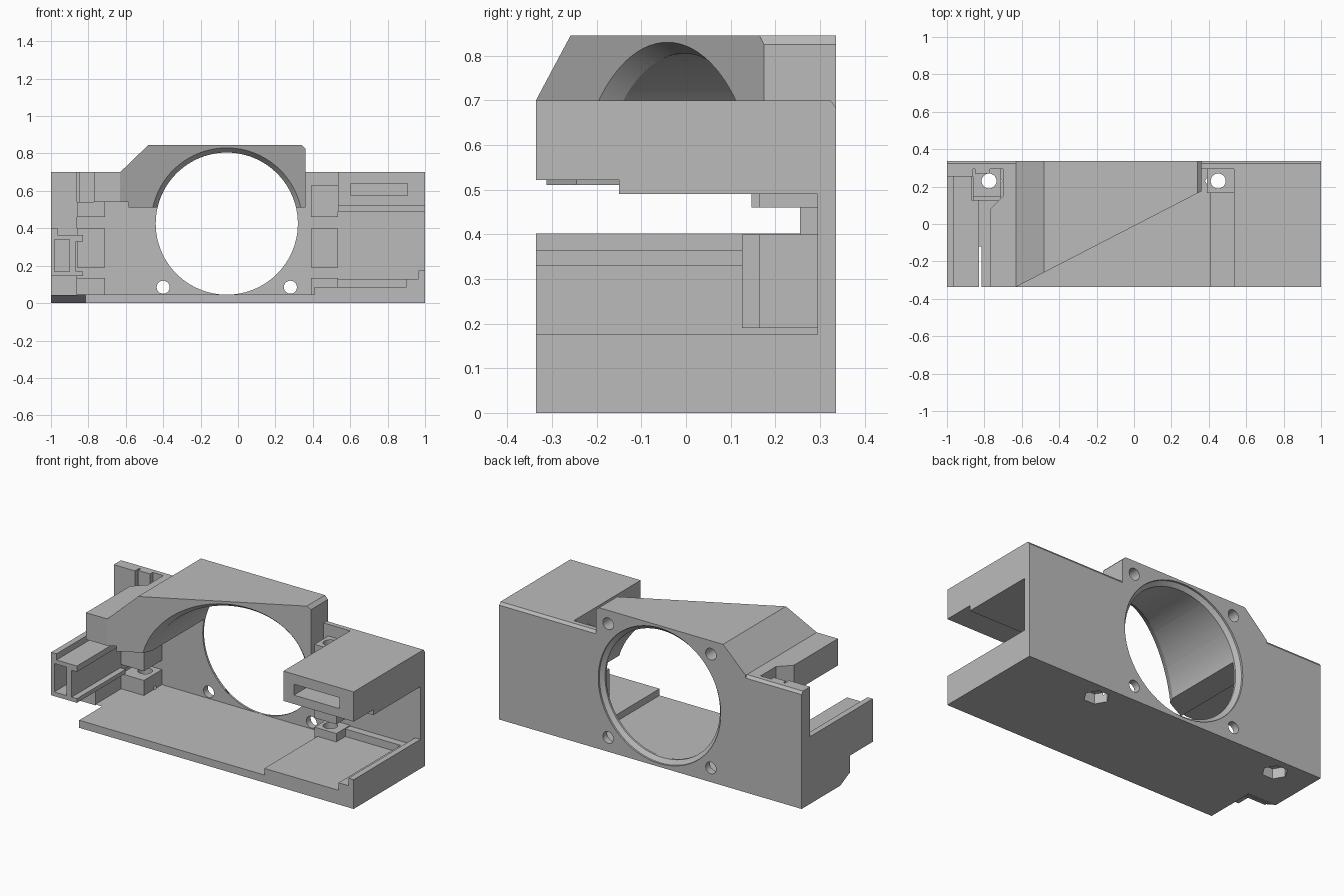
import bpy, bmesh, math
from mathutils import Vector

cube = bpy.data.objects.get("Cube")
if cube:
    bpy.data.objects.remove(cube)

grey = bpy.data.materials.new("light grey plastic")
grey.use_nodes = True
COLOUR = (0.5, 0.5, 0.5, 1)
grey.diffuse_color = COLOUR
grey.node_tree.nodes["Principled BSDF"].inputs["Base Color"].default_value = COLOUR

FRONT, BACK, WALL = -0.336, 0.336, 0.295
CX, CZ, R = -0.06, 0.425, 0.38
SLOPE = 0.516          # plan slope of the slanted duct mouth
cutters = []


def loft(name, rings):
    """Closed solid through rings that have equal point counts."""
    bm = bmesh.new()
    loops = [[bm.verts.new(p) for p in ring] for ring in rings]
    n = len(loops[0])
    for a, b in zip(loops, loops[1:]):
        for i in range(n):
            j = (i + 1) % n
            bm.faces.new((a[i], a[j], b[j], b[i]))
    bm.faces.new(loops[0][::-1])
    bm.faces.new(loops[-1])
    bmesh.ops.recalc_face_normals(bm, faces=bm.faces)
    me = bpy.data.meshes.new(name)
    bm.to_mesh(me)
    bm.free()
    me.materials.append(grey)
    ob = bpy.data.objects.new(name, me)
    bpy.context.collection.objects.link(ob)
    return ob


def prism(name, pts, axis, lo, hi):
    """Extrude a 2D profile along an axis."""
    def place(p, h):
        q = list(p)
        q.insert(axis, h)
        return Vector(q)
    return loft(name, [[place(p, h) for p in pts] for h in (lo, hi)])


def box(name, x0, x1, y0, y1, z0, z1):
    return prism(name, [(x0, y0), (x1, y0), (x1, y1), (x0, y1)], 2, z0, z1)


def circle(x, z, r, n, turn=0):
    return [(x + r * math.cos(turn + math.tau * i / n),
             z + r * math.sin(turn + math.tau * i / n)) for i in range(n)]


def cutter(ob):
    ob.hide_render = True
    cutters.append(ob)
    return ob


def cut(ob, tools):
    for t in tools:
        m = ob.modifiers.new("cut", "BOOLEAN")
        m.operation = "DIFFERENCE"
        m.solver = "EXACT"
        m.object = t
    return ob


def mouth(r, offset):
    """Ring lying in the slanted plane of the duct mouth."""
    return [Vector((x, SLOPE * (x - CX) - 0.042 + offset, z))
            for x, z in circle(CX, CZ, r, 96)]


def ring(r, y):
    return [Vector((x, y, z)) for x, z in circle(CX, CZ, r, 96)]


# Cutters: fan bore, chamfered back rim, chamfered slanted mouth
bore = cutter(prism("bore_cutter", circle(CX, CZ, R, 96), 1, -1, 1))
rim = cutter(loft("rim_cutter", [ring(R - 0.01, 0.30), ring(R + 0.025, 0.325),
                                 ring(R + 0.025, 0.4)]))
flare = cutter(loft("mouth_cutter", [mouth(0.42, -0.2), mouth(0.405, 0), mouth(0.378, 0.04)]))
fan_holes = [cutter(prism("fan_hole_cutter", circle(CX + sx * 0.34, CZ + sz * 0.34, 0.035, 24),
                          1, 0.2, 0.4)) for sx in (-1, 1) for sz in (-1, 1)]
posts = []
for x in (-0.775, 0.45):
    posts.append(cutter(prism("screw_cutter", circle(x, 0.23, 0.04, 24), 2, -0.1, 0.8)))
    posts.append(cutter(prism("nut_cutter", circle(x, 0.23, 0.07, 6), 2, -0.1, 0.06)))

# Back wall with raised fan portion and a chamfered top edge
outline = [(-1, 0), (1, 0), (1, 0.7), (0.36, 0.7), (0.36, 0.825), (0.34, 0.845),
           (-0.48, 0.845), (-0.63, 0.7), (-1, 0.7)]
wall = prism("back_wall", outline, 1, WALL, BACK)
edges = [cutter(prism("edge_cutter", [(0.316, 0.71), (0.346, 0.67), (0.346, 0.71)], 0, a, b))
         for a, b in ((-1.1, -0.63), (0.36, 1.1))]
cut(wall, [bore, rim] + fan_holes + edges)

# Base floor
floor = prism("base_floor", [(-0.815, FRONT), (1, FRONT), (1, 0.3), (-0.815, 0.3)], 2, 0, 0.045)
cut(floor, [rim] + posts)
raised = box("raised_floor", 0.41, 1, FRONT, 0.3, 0.04, 0.085)
cut(raised, posts)
box("side_step", 0.9, 1, FRONT, 0.3, 0.08, 0.13)
box("side_lip", 0.965, 1, FRONT, 0.3, 0.12, 0.175)
box("back_ledge", 0.535, 0.95, 0.25, 0.3, 0.08, 0.13)

# Screw bosses in stacked tiers on both sides
for side, x0, x1, y0, top in (("right", -0.86, -0.71, 0.125, 0.54),
                              ("left", 0.39, 0.535, 0.165, 0.63)):
    for tier, z0, z1 in (("lower", 0.04, 0.135), ("middle", 0.19, 0.4), ("upper", 0.46, top)):
        y = max(y0, 0.147) if tier == "upper" else y0
        cut(box(f"{side}_{tier}_boss", x0, x1, y, 0.3, z0, z1), posts)

# Duct hood over the fan: slanted front, sloped shoulder
def diag(x):
    return FRONT + SLOPE * (x + 0.63)

plan = [(-0.585, diag(-0.585)), (0.36, diag(0.36)), (0.36, 0.3), (-0.585, 0.3)]
hood = prism("duct_hood", plan, 2, 0.51, 0.7)
cut(hood, [bore, flare] + fan_holes)
roof_plan = [(-0.63, diag(-0.63)), (0.36, diag(0.36)), (0.36, 0.3), (-0.63, 0.3)]
roof = prism("hood_roof", roof_plan, 2, 0.7, 0.845)
shoulder = cutter(prism("shoulder_cutter", [(-0.63, 0.7), (-0.48, 0.845), (-0.48, 0.9),
                                            (-0.7, 0.9), (-0.7, 0.7)], 1, -0.5, 0.5))
corner = cutter(prism("corner_cutter", [(0.34, 0.845), (0.36, 0.825), (0.4, 0.825),
                                        (0.4, 0.87), (0.34, 0.87)], 1, -0.5, 0.5))
cut(roof, [bore, flare, shoulder, corner] + fan_holes)
wing = [(-0.77, FRONT), (-0.63, FRONT), (-0.585, diag(-0.585)), (-0.585, 0.3),
        (-0.70, 0.3), (-0.70, 0.15), (-0.77, 0.08)]
prism("hood_wing", wing, 2, 0.54, 0.7)
box("wing_bracket", -0.85, -0.77, 0.27, 0.3, 0.54, 0.7)

# Upper connector housing with a slot in front
housing = box("connector_housing", 0.535, 1, FRONT, 0.3, 0.522, 0.7)
slot = cutter(box("slot_cutter", 0.605, 0.905, -0.4, -0.22, 0.575, 0.64))
cut(housing, [slot])
box("housing_underside", 0.535, 1, -0.15, 0.3, 0.49, 0.53)

# Side socket on the opposite end
socket = box("side_socket", -1, -0.865, FRONT, 0.3, 0.145, 0.365)
window = cutter(box("window_cutter", -0.98, -0.9, -0.4, -0.1, 0.17, 0.34))
cut(socket, [window])
box("socket_outer_rail", -1, -0.965, FRONT, 0.3, 0.36, 0.402)
box("socket_top_ledge", -0.88, -0.83, FRONT, 0.125, 0.33, 0.365)
box("socket_foot_ledge", -0.88, -0.83, FRONT, 0.125, 0.145, 0.17)
box("socket_support", -1, -0.86, -0.12, 0.3, 0.04, 0.15)
foot = prism("socket_foot", [(0.3, 0), (-0.03, 0), (-0.12, 0.045), (0.3, 0.045)], 0, -1, -0.815)
cut(foot, posts)
box("wall_end_post", -1, -0.86, 0.255, 0.3, 0.36, 0.7)

# Bake the cuts, drop the cutters, smooth the bores
bpy.context.view_layer.update()
deps = bpy.context.evaluated_depsgraph_get()
parts = [o for o in bpy.context.collection.objects
         if o.type == "MESH" and o not in cutters]
baked = {o: bpy.data.meshes.new_from_object(o.evaluated_get(deps)) for o in parts if o.modifiers}
for ob, me in baked.items():
    ob.modifiers.clear()
    ob.data = me
for c in cutters:
    bpy.data.objects.remove(c)
bpy.ops.object.select_all(action="DESELECT")
for ob in baked:
    ob.select_set(True)
    bpy.context.view_layer.objects.active = ob
bpy.ops.object.shade_smooth_by_angle(angle=math.radians(20))
